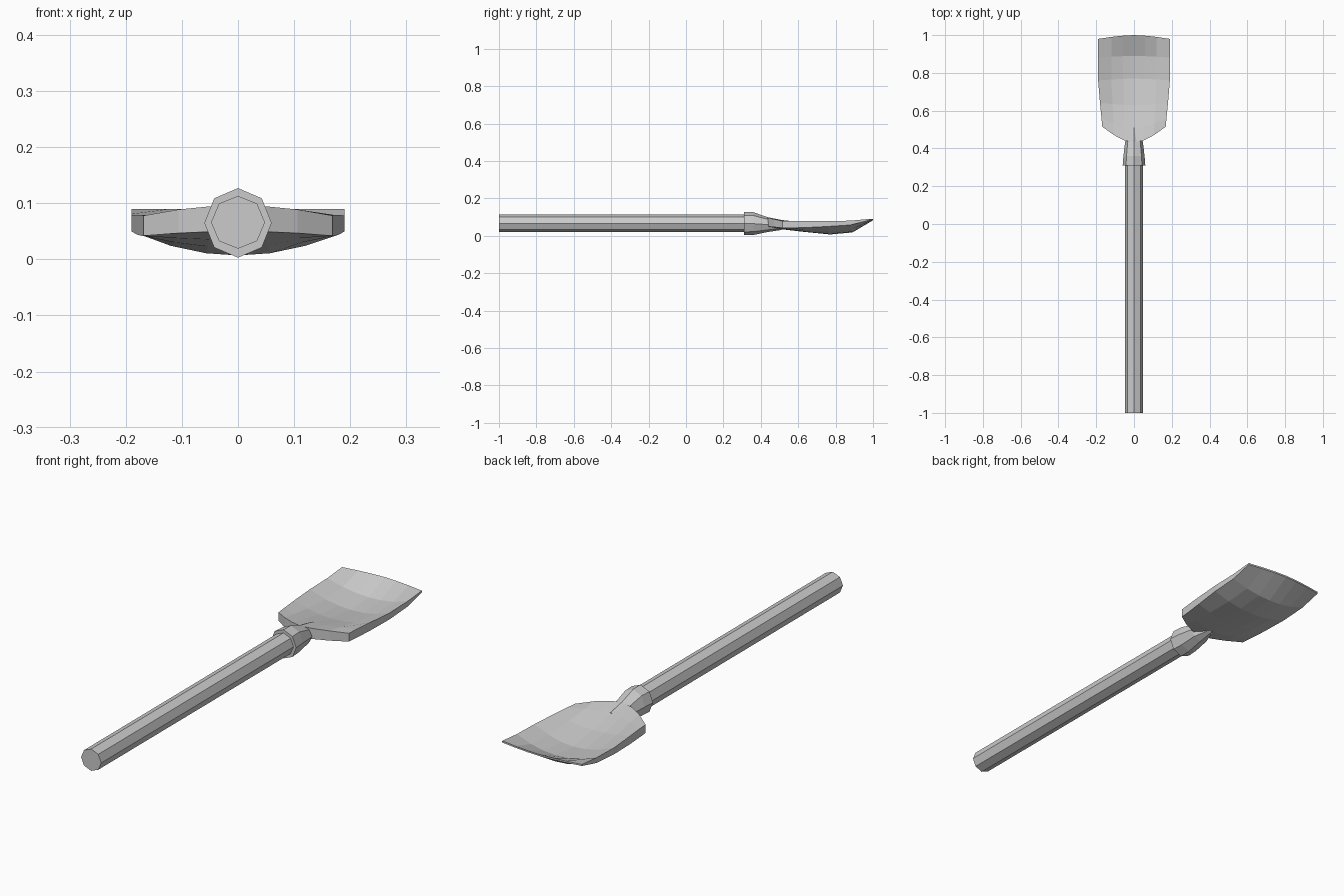
import bpy, math

if "Cube" in bpy.data.objects:
    bpy.data.objects.remove(bpy.data.objects["Cube"])

def make_object(name, verts, faces):
    mesh = bpy.data.meshes.new(name)
    mesh.from_pydata(verts, [], faces)
    mesh.validate()
    obj = bpy.data.objects.new(name, mesh)
    bpy.context.collection.objects.link(obj)
    # consistent outward normals
    import bmesh
    bm = bmesh.new()
    bm.from_mesh(mesh)
    bmesh.ops.recalc_face_normals(bm, faces=bm.faces)
    bm.to_mesh(mesh)
    bm.free()
    return obj

def octagon_loft(name, rings):
    """Loft eight-sided rings along y; each ring is (y, z, x radius, z radius)."""
    n = 8
    verts = [(rx * math.sin(math.tau * k / n), y, z + rz * math.cos(math.tau * k / n))
             for y, z, rx, rz in rings for k in range(n)]
    faces = [(i * n + k, i * n + (k + 1) % n, (i + 1) * n + (k + 1) % n, (i + 1) * n + k)
             for i in range(len(rings) - 1) for k in range(n)]
    faces += [tuple(range(n)), tuple(range(len(verts) - n, len(verts)))]
    return make_object(name, verts, faces)

# Wooden shaft
octagon_loft("handle", [(-1, 0.066, 0.048, 0.047), (0.34, 0.066, 0.048, 0.047)])

# Socket tapering into a ridge on the blade
octagon_loft("socket", [(0.31, 0.065, 0.06, 0.062), (0.36, 0.065, 0.056, 0.061),
                        (0.435, 0.06, 0.047, 0.04), (0.51, 0.058, 0.014, 0.027)])

# Dished blade: y centre, y edge, half width, top centre/edge, bottom centre/edge
rows = [(0.43, 0.515, 0.168, 0.096, 0.078, 0.05, 0.042),
        (0.51, 0.56, 0.172, 0.08, 0.079, 0.035, 0.042),
        (0.63, 0.64, 0.18, 0.054, 0.079, 0.021, 0.044),
        (0.77, 0.76, 0.19, 0.036, 0.078, 0.007, 0.05),
        (0.89, 0.88, 0.19, 0.045, 0.081, 0.018, 0.058),
        (1.0, 0.98, 0.19, 0.09, 0.09, 0.083, 0.083)]
cols = [-1, -0.63, -0.3, 0, 0.3, 0.63, 1]
c = len(cols)
top, bottom = [], []
for yc, ye, w, tc, te, bc, be in rows:
    for u in cols:
        y = yc + (ye - yc) * abs(u) ** 1.6
        top.append((u * w, y, tc + (te - tc) * u * u))
        bottom.append((u * w, y, bc + (be - bc) * u * u))
n = len(top)
faces = []
for i in range(len(rows) - 1):
    for j in range(c - 1):
        a = i * c + j
        quad = (a, a + 1, a + c + 1, a + c)
        faces += [quad, tuple(n + v for v in reversed(quad))]
# Rim joining the two surfaces
rim = (list(range(c)) + [i * c + c - 1 for i in range(1, len(rows))]
       + list(range(n - 2, n - c - 1, -1)) + [i * c for i in range(len(rows) - 2, 0, -1)])
for a, b in zip(rim, rim[1:] + rim[:1]):
    faces.append((a, b, n + b, n + a))
make_object("blade", top + bottom, faces)
